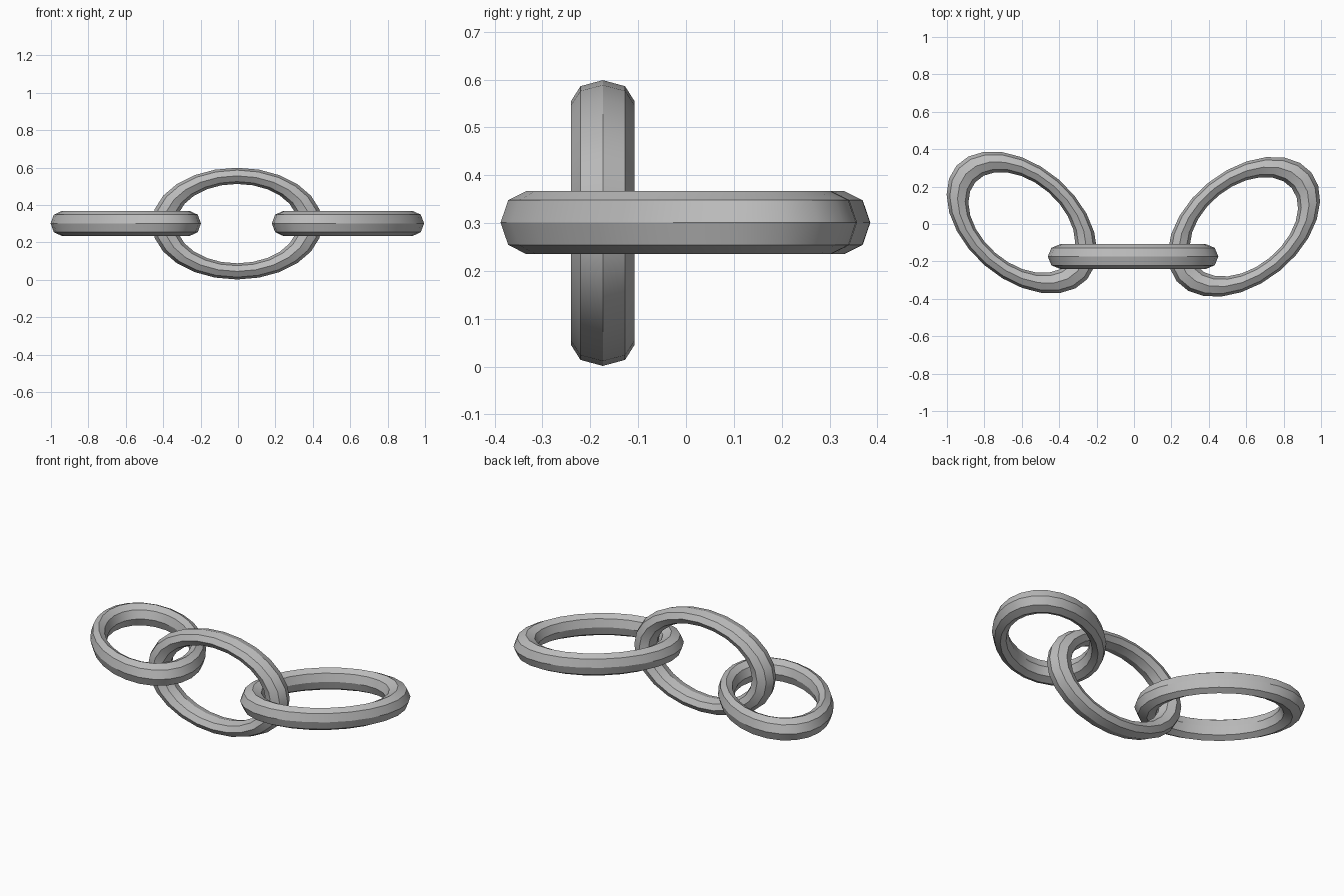
import bpy
import bmesh
from math import cos, sin, pi, radians
from mathutils import Matrix

cube = bpy.data.objects.get("Cube")
if cube:
    bpy.data.objects.remove(cube, do_unlink=True)

# Plain grey metal
metal = bpy.data.materials.new("grey_metal")
metal.use_nodes = True
GREY = (0.5, 0.5, 0.5, 1)
metal.diffuse_color = GREY
metal.node_tree.nodes["Principled BSDF"].inputs["Base Color"].default_value = GREY

MAJOR, MINOR = 0.39, 0.066
RING_STEPS, TUBE_STEPS = 24, 8
SQUASH = 0.655


def chain_link(name, location, turn=0, tilt=0, size=1.0):
    """Octagonal ring squashed into an oval, then tilted about x and turned about z."""
    bm = bmesh.new()
    rings = []
    for i in range(RING_STEPS):
        a = 2 * pi * i / RING_STEPS
        ring = []
        for j in range(TUBE_STEPS):
            b = 2 * pi * j / TUBE_STEPS
            r = MAJOR + MINOR * cos(b)
            ring.append(bm.verts.new((size * r * cos(a),
                                      size * SQUASH * r * sin(a),
                                      MINOR * sin(b))))
        rings.append(ring)
    for i in range(RING_STEPS):
        here, ahead = rings[i], rings[(i + 1) % RING_STEPS]
        for j in range(TUBE_STEPS):
            k = (j + 1) % TUBE_STEPS
            bm.faces.new((here[j], ahead[j], ahead[k], here[k]))
    bm.transform(Matrix.Rotation(radians(turn), 4, 'Z') @ Matrix.Rotation(radians(tilt), 4, 'X'))
    bmesh.ops.recalc_face_normals(bm, faces=bm.faces)
    mesh = bpy.data.meshes.new(name)
    bm.to_mesh(mesh)
    bm.free()
    mesh.materials.append(metal)
    obj = bpy.data.objects.new(name, mesh)
    obj.location = location
    bpy.context.collection.objects.link(obj)
    bpy.ops.object.select_all(action='DESELECT')
    obj.select_set(True)
    bpy.context.view_layer.objects.active = obj
    bpy.ops.object.shade_smooth_by_angle(angle=radians(30))
    return obj


# Upright link in the middle, flat links threaded through each end
chain_link("middle_link", (-0.005, -0.174, 0.3), tilt=90)
chain_link("right_link", (-0.6, 0.008, 0.301), turn=-41, size=1.015)
chain_link("left_link", (0.588, -0.015, 0.301), turn=39, size=1.015)
